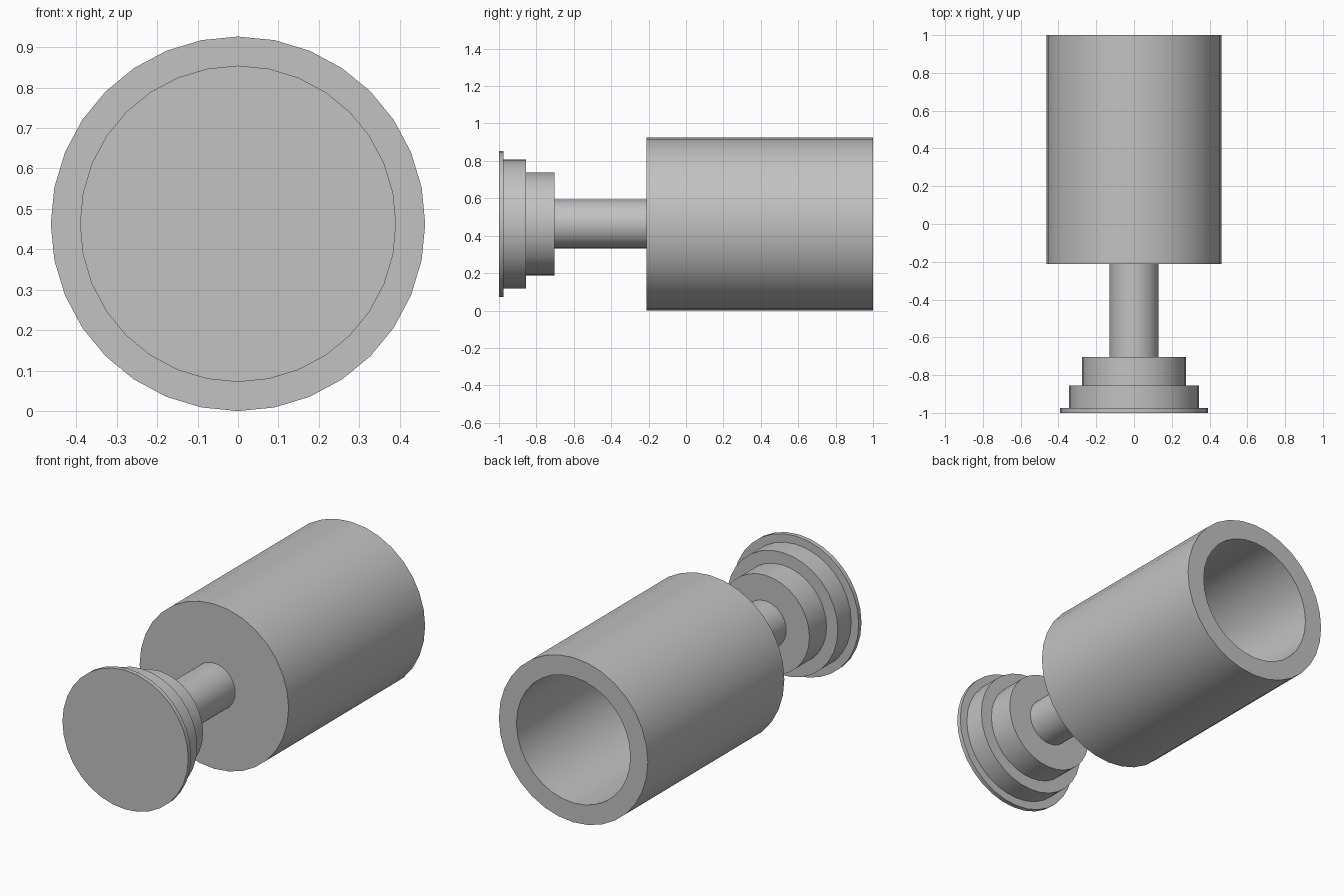
import bpy, bmesh, math
from mathutils import Matrix, Vector

SIDES = 32
AXIS_HEIGHT = 0.463

cube = bpy.data.objects.get("Cube")
if cube:
    bpy.data.objects.remove(cube, do_unlink=True)

grey = bpy.data.materials.new("plain grey")
grey.use_nodes = True
colour = (0.54, 0.54, 0.54, 1)
grey.diffuse_color = colour
grey.node_tree.nodes["Principled BSDF"].inputs["Base Color"].default_value = colour


def turned_part(name, profile):
    """Spin a (radius, y) profile around the long axis; it starts and ends on the axis."""
    bm = bmesh.new()
    verts = [bm.verts.new((0, y, r)) for r, y in profile]
    edges = [bm.edges.new(pair) for pair in zip(verts, verts[1:])]
    bmesh.ops.spin(bm, geom=verts + edges, cent=(0, 0, 0), axis=(0, 1, 0),
                   angle=math.tau, steps=SIDES, use_merge=True)
    bmesh.ops.remove_doubles(bm, verts=bm.verts[:], dist=1e-5)
    bmesh.ops.recalc_face_normals(bm, faces=bm.faces[:])
    bmesh.ops.translate(bm, verts=bm.verts[:], vec=(0, 0, AXIS_HEIGHT))
    mesh = bpy.data.meshes.new(name)
    bm.to_mesh(mesh)
    bm.free()
    mesh.materials.append(grey)
    obj = bpy.data.objects.new(name, mesh)
    bpy.context.collection.objects.link(obj)
    bpy.ops.object.select_all(action='DESELECT')
    obj.select_set(True)
    bpy.context.view_layer.objects.active = obj
    bpy.ops.object.shade_smooth_by_angle(angle=math.radians(30))
    return obj


def solid_disc(name, radius, front, back):
    return turned_part(name, [(0, front), (radius, front), (radius, back), (0, back)])


# Stepped base, from the thin front plate to the rod
solid_disc("base_plate", 0.391, -1.0, -0.975)
solid_disc("base_wide_step", 0.345, -0.975, -0.855)
solid_disc("base_narrow_step", 0.275, -0.855, -0.703)
solid_disc("stem", 0.131, -0.703, -0.212)

# Hollow cup, open at the back
front, back, outer, inner, floor = -0.212, 1.0, 0.463, 0.354, -0.10
turned_part("cup", [(0, front), (outer, front), (outer, back),
                    (inner, back), (inner, floor), (0, floor)])
